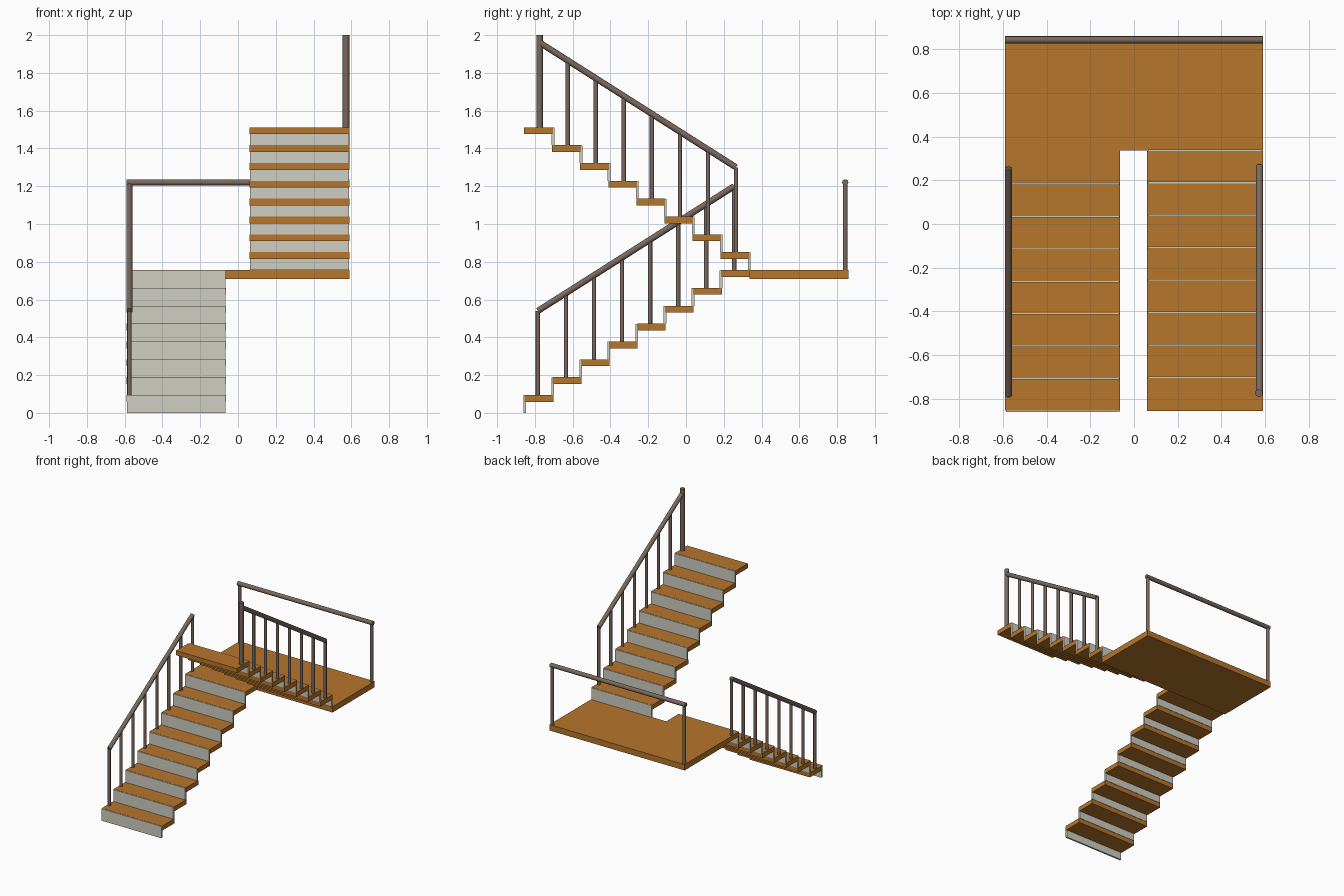
import bpy, math
from mathutils import Vector

if "Cube" in bpy.data.objects:
    bpy.data.objects.remove(bpy.data.objects["Cube"])


def material(name, rgb):
    m = bpy.data.materials.new(name)
    m.diffuse_color = (*rgb, 1)
    m.use_nodes = True
    m.node_tree.nodes["Principled BSDF"].inputs["Base Color"].default_value = m.diffuse_color
    return m


WOOD = material("warm wood", (0.47, 0.18, 0.025))
PAINT = material("off white paint", (0.62, 0.62, 0.55))
RAIL = material("grey brown rail", (0.19, 0.14, 0.11))


def box(name, x0, x1, y0, y1, z0, z1, mat):
    bpy.ops.mesh.primitive_cube_add(size=1, location=((x0 + x1) / 2, (y0 + y1) / 2, (z0 + z1) / 2))
    o = bpy.context.object
    o.name = name
    o.scale = (x1 - x0, y1 - y0, z1 - z0)
    bpy.ops.object.transform_apply(location=False, rotation=False, scale=True)
    o.data.materials.append(mat)


def rod(name, a, b, r):
    a, b = Vector(a), Vector(b)
    d = b - a
    bpy.ops.mesh.primitive_cylinder_add(vertices=16, radius=r, depth=d.length, location=(a + b) / 2)
    o = bpy.context.object
    o.name = name
    o.rotation_euler = d.to_track_quat('Z', 'Y').to_euler()
    o.data.materials.append(RAIL)
    bpy.ops.object.shade_smooth_by_angle(angle=math.radians(40))


STEPS, RISE, RUN = 8, 0.0945, 0.1485
LAND = STEPS * RISE
THICK = 0.036
RX = 0.575


def flight(name, x0, x1, y_start, direction, z_start, rail_x, rail_low, rail_high):
    # treads with a riser on the leading edge of each
    for i in range(STEPS):
        front = y_start + direction * RUN * i
        back = front + direction * (RUN + 0.004)
        top = z_start + (i + 1) * RISE
        box(f"{name}_tread_{i}", x0, x1, min(front, back), max(front, back), top - THICK, top, WOOD)
        box(f"{name}_riser_{i}", x0 + 0.003, x1 - 0.003, front - 0.007, front + 0.007,
            top - RISE, top - 0.001, PAINT)
        # baluster up to the sloping handrail
        y = y_start + direction * (0.07 + RUN * i)
        if not (direction < 0 and i == STEPS - 1):
            z = rail_low + (rail_high - rail_low) * i / (STEPS - 1)
            rod(f"{name}_baluster_{i}", (rail_x, y, top - 0.01), (rail_x, y, z), 0.0115)
    ya = y_start + direction * 0.07
    yb = ya + direction * RUN * (STEPS - 1)
    rod(f"{name}_handrail", (rail_x, ya, rail_low), (rail_x, yb, rail_high), 0.0165)


flight("lower", -0.59, -0.063, -0.854, 1, 0, -RX, 0.54, 1.2)
flight("upper", 0.06, 0.59, 0.335, -1, LAND, RX, 1.3, 1.96)

# thick newel post at the head of the upper flight
yn = 0.335 - 0.07 - RUN * (STEPS - 1)
rod("top_newel_post", (0.572, yn, 2 * LAND - 0.01), (0.572, yn, 2.0), 0.0175)

# landing slab with its back guard rail
box("landing", -0.59, 0.59, 0.336, 0.86, LAND - 0.046, LAND, WOOD)
for side, s in (("left", -1), ("right", 1)):
    rod(f"landing_post_{side}", (s * RX, 0.843, LAND - 0.01), (s * RX, 0.843, 1.222), 0.013)
rod("landing_rail", (-0.59, 0.843, 1.22), (0.59, 0.843, 1.22), 0.0165)
